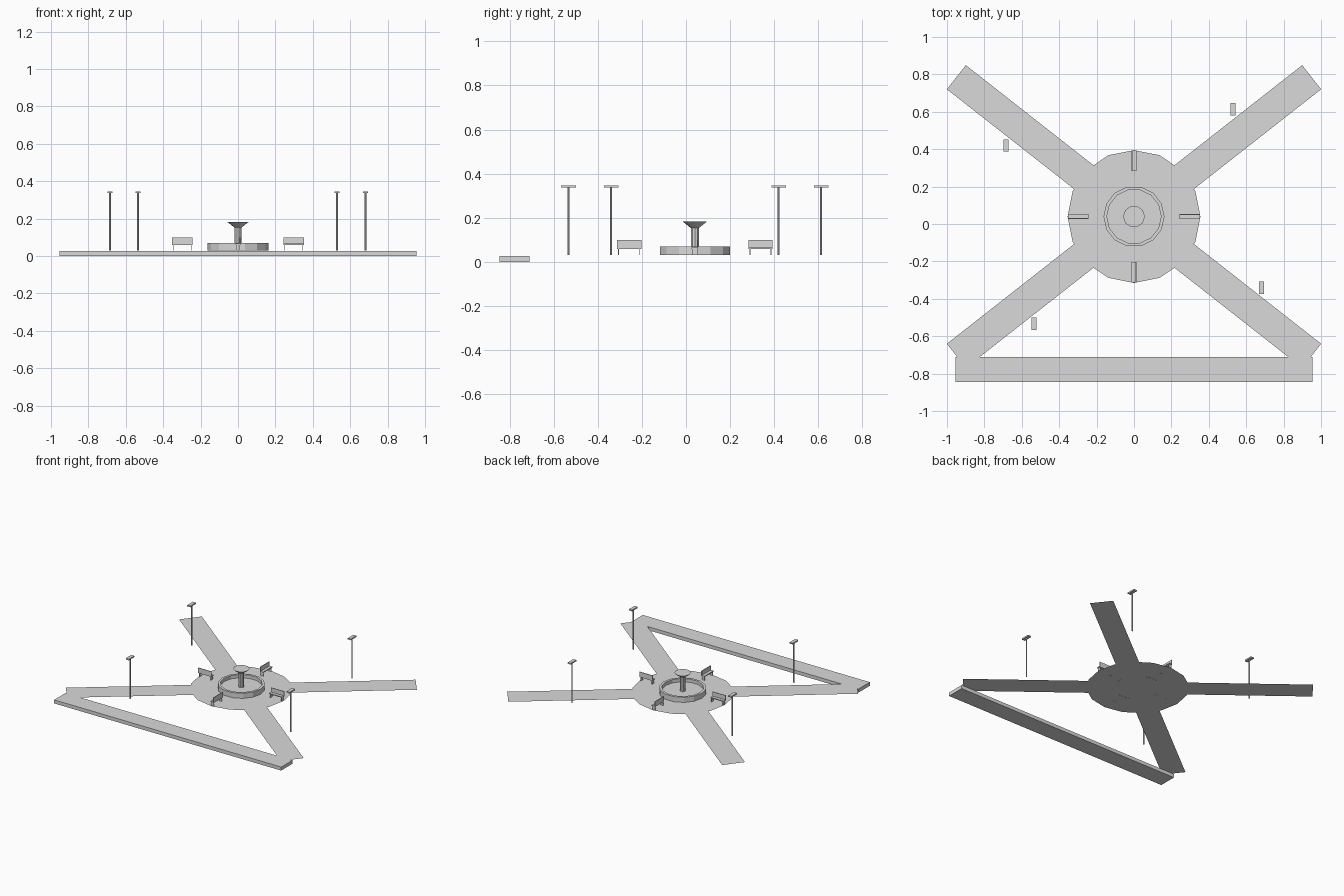
import bpy, bmesh, math
from mathutils import Matrix, Vector

cube = bpy.data.objects.get("Cube")
if cube:
    bpy.data.objects.remove(cube, do_unlink=True)

GREY = (0.7, 0.7, 0.7, 1.0)
stone = bpy.data.materials.new("light grey")
stone.use_nodes = True
stone.diffuse_color = GREY
stone.node_tree.nodes["Principled BSDF"].inputs["Base Color"].default_value = GREY

CENTRE = Vector((0, 0.04, 0))
PAVING = 0.03


def finish(name, bm, matrix=Matrix()):
    mesh = bpy.data.meshes.new(name)
    bm.transform(matrix)
    bm.to_mesh(mesh)
    bm.free()
    mesh.materials.append(stone)
    obj = bpy.data.objects.new(name, mesh)
    bpy.context.collection.objects.link(obj)
    return obj


def add_box(bm, low, high):
    low, high = Vector(low), Vector(high)
    size = Matrix.Diagonal((*(high - low), 1))
    bmesh.ops.create_cube(bm, size=1, matrix=Matrix.Translation((low + high) / 2) @ size)


def lathe(name, profile, sides, cap_end=False):
    """Turn a (radius, height) profile about the plaza centre."""
    bm = bmesh.new()
    rings = []
    for r, z in profile:
        rings.append([bm.verts.new((r * math.cos(a), r * math.sin(a), z))
                      for a in (math.tau * i / sides for i in range(sides))])
    for low, high in zip(rings, rings[1:]):
        for i in range(sides):
            j = (i + 1) % sides
            bm.faces.new((low[i], low[j], high[j], high[i]))
    if cap_end:
        bm.faces.new(rings[-1])
    return finish(name, bm, Matrix.Translation(CENTRE))


# Two crossing paths, flat sheets
for name, sign in (("path_rising", 1), ("path_falling", -1)):
    bm = bmesh.new()
    bmesh.ops.create_grid(bm, x_segments=1, y_segments=1, size=1,
                          matrix=Matrix.Diagonal((1.207, 0.082, 1, 1)))
    turn = Matrix.Rotation(sign * math.radians(38.1), 4, "Z")
    finish(name, bm, Matrix.Translation(CENTRE + Vector((0, 0, PAVING - 0.001))) @ turn)

# Round plaza, flat sheet
bm = bmesh.new()
bmesh.ops.create_circle(bm, cap_ends=True, segments=16, radius=0.355)
bmesh.ops.recalc_face_normals(bm, faces=bm.faces)
for face in bm.faces:
    if face.normal.z < 0:
        face.normal_flip()
finish("plaza", bm, Matrix.Translation(CENTRE + Vector((0, 0, PAVING + 0.001))))

# Pavement along the front
bm = bmesh.new()
add_box(bm, (-0.955, -0.845, 0), (0.955, -0.71, 0.027))
finish("front_pavement", bm)

# Fountain
lathe("fountain_basin", [(0.163, PAVING), (0.163, 0.07), (0.145, 0.07), (0.145, 0.045)],
      14, cap_end=True)
lathe("fountain_column", [(0.019, PAVING), (0.019, 0.155)], 10)
lathe("fountain_bowl", [(0.019, 0.153), (0.058, 0.183)], 10, cap_end=True)

# Benches, each pointing outward from the fountain
for i, side in enumerate(("left", "back", "right", "front")):
    bm = bmesh.new()
    add_box(bm, (0.243, -0.014, 0.059), (0.353, 0.014, 0.066))
    add_box(bm, (0.243, 0.009, 0.064), (0.353, 0.014, 0.099))
    for x in (0.248, 0.344):
        add_box(bm, (x, -0.012, PAVING), (x + 0.004, 0.012, 0.06))
    turn = Matrix.Rotation(i * math.pi / 2, 4, "Z")
    finish("bench_" + side, bm, Matrix.Translation(CENTRE) @ turn)

# Lamp posts
for name, x, y in (("back_left", 0.53, 0.613), ("back_right", -0.685, 0.42),
                   ("front_left", 0.682, -0.34), ("front_right", -0.535, -0.533)):
    bm = bmesh.new()
    bmesh.ops.create_cone(bm, cap_ends=True, segments=8, radius1=0.005, radius2=0.005,
                          depth=0.31, matrix=Matrix.Translation((0, 0, 0.185)))
    add_box(bm, (-0.013, -0.033, 0.336), (0.013, 0.033, 0.346))
    finish("lamp_" + name, bm, Matrix.Translation((x, y, 0)))
